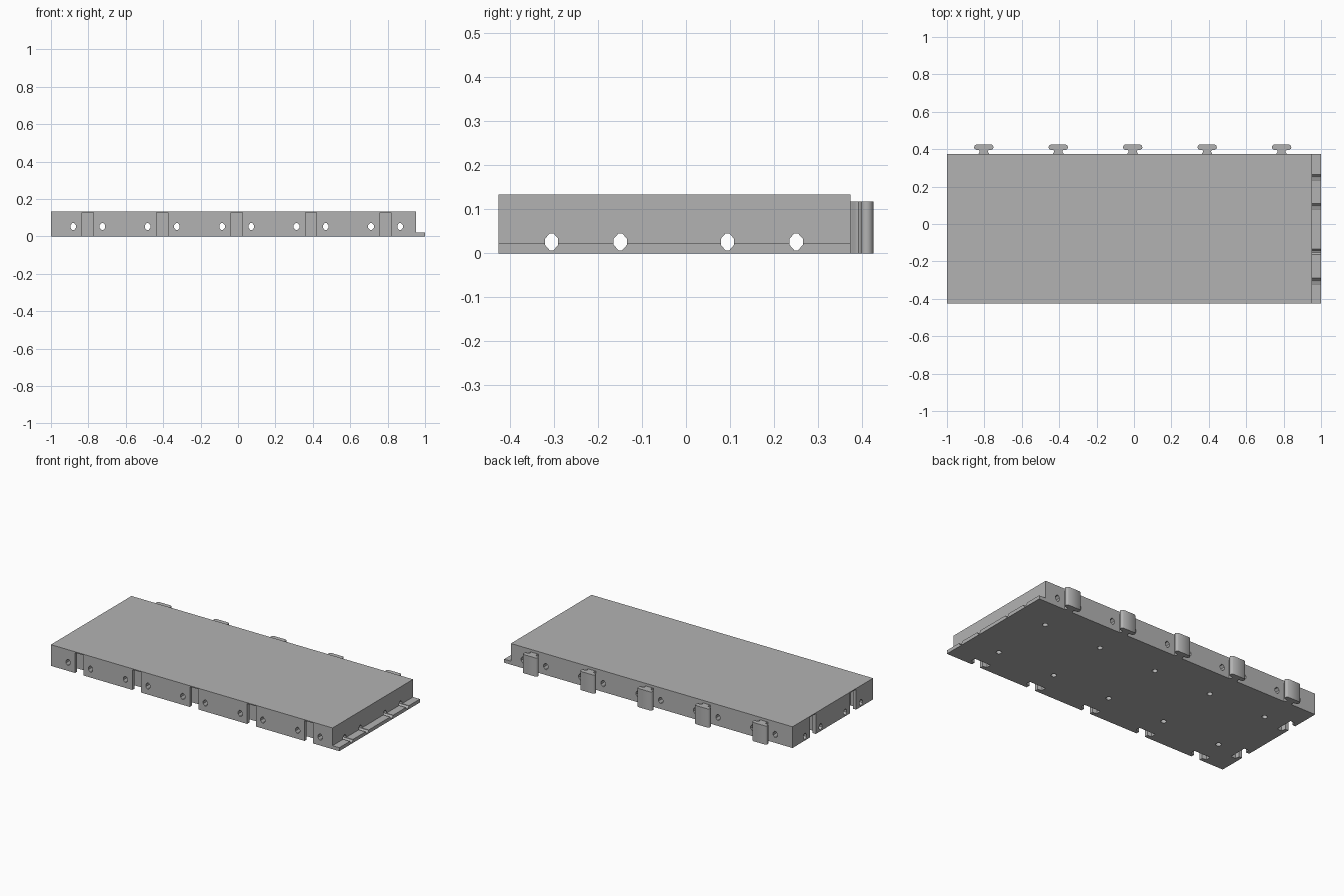
import bpy
import bmesh
import math
from mathutils import Vector

if "Cube" in bpy.data.objects:
    bpy.data.objects.remove(bpy.data.objects["Cube"])

grey = bpy.data.materials.new("plain grey")
grey.use_nodes = True
GREY = (0.45, 0.45, 0.45, 1)
grey.diffuse_color = GREY
grey.node_tree.nodes["Principled BSDF"].inputs["Base Color"].default_value = GREY

LEFT, FRONT, BACK, WALL = -1.0, -0.425, 0.373, 0.953
HEIGHT, LIP = 0.133, 0.022
columns = [-0.803 + 0.398 * i for i in range(5)]
rows = [-0.227, 0.172]
OFFSET = 0.078


def prism(bm, points, lo, hi, place):
    """Extrude a closed outline from lo to hi; place maps (u, v, w) to space."""
    low = [bm.verts.new(place(u, v, lo)) for u, v in points]
    high = [bm.verts.new(place(u, v, hi)) for u, v in points]
    n = len(points)
    bm.faces.new(low)
    bm.faces.new(high[::-1])
    for i in range(n):
        j = (i + 1) % n
        bm.faces.new((low[j], low[i], high[i], high[j]))


def finish(bm, name):
    bmesh.ops.recalc_face_normals(bm, faces=bm.faces)
    mesh = bpy.data.meshes.new(name)
    bm.to_mesh(mesh)
    bm.free()
    mesh.materials.append(grey)
    obj = bpy.data.objects.new(name, mesh)
    bpy.context.collection.objects.link(obj)
    return obj


def mirrored(half):
    return half + [(-u, v) for u, v in reversed(half)]


# Slab with a low lip along one end
bm = bmesh.new()
outline = [(LEFT, 0), (1, 0), (1, LIP), (WALL, LIP), (WALL, HEIGHT), (LEFT, HEIGHT)]
prism(bm, outline, FRONT, BACK, lambda u, v, w: Vector((u, w, v)))
slab = finish(bm, "slab")

# T-shaped sockets in the front and end, and round pockets underneath
socket = mirrored([(0.03, -0.01), (0.03, 0.022), (0.057, 0.027), (0.057, 0.058)])
circle = [(0.016 * math.cos(math.tau * i / 16), 0.016 * math.sin(math.tau * i / 16))
          for i in range(16)]
sockets = bmesh.new()
for x in columns:
    prism(sockets, socket, -0.01, 0.127, lambda u, v, w: Vector((x + u, FRONT + v, w)))
    for y in rows:
        prism(sockets, circle, -0.01, 0.1, lambda u, v, w: Vector((x + u, y + v, w)))
for y in rows:
    prism(sockets, socket, -0.01, 0.127, lambda u, v, w: Vector((LEFT + v, y + u, w)))

# Pointed channels running right through in both directions
channel = mirrored([(0.004, -0.0195), (0.015, -0.007), (0.015, 0.007), (0.004, 0.0195)])
cross_channels = bmesh.new()
for x in columns:
    for s in (-OFFSET, OFFSET):
        prism(cross_channels, channel, -0.6, 0.6,
              lambda u, v, w: Vector((x + s + u, w, 0.053 + v)))
long_channels = bmesh.new()
for y in rows:
    for s in (-OFFSET, OFFSET):
        prism(long_channels, channel, -1.1, 1.1,
              lambda u, v, w: Vector((w, y + s + u, 0.026 + v)))

# Cut the openings out of the slab
bpy.context.view_layer.objects.active = slab
for bm, name in ((sockets, "socket_cutter"), (cross_channels, "cross_cutter"),
                 (long_channels, "long_cutter")):
    cutter = finish(bm, name)
    cutter.hide_render = True
    cut = slab.modifiers.new(name, "BOOLEAN")
    cut.operation = "DIFFERENCE"
    cut.solver = "EXACT"
    cut.object = cutter
    bpy.ops.object.modifier_apply(modifier=name)
    bpy.data.objects.remove(cutter)

# Rounded T-shaped connector tabs along the back
tab = mirrored([(0.028, -0.002), (0.027, 0.005), (0.022, 0.011), (0.022, 0.018),
                (0.027, 0.023), (0.042, 0.024), (0.049, 0.029), (0.052, 0.037),
                (0.049, 0.046), (0.041, 0.052)])
for i, x in enumerate(columns):
    bm = bmesh.new()
    prism(bm, tab, 0, 0.117, lambda u, v, w: Vector((x + u, BACK + v, w)))
    obj = finish(bm, f"connector_tab_{i + 1}")
    bpy.ops.object.select_all(action="DESELECT")
    obj.select_set(True)
    bpy.context.view_layer.objects.active = obj
    bpy.ops.object.shade_smooth_by_angle(angle=math.radians(40))
